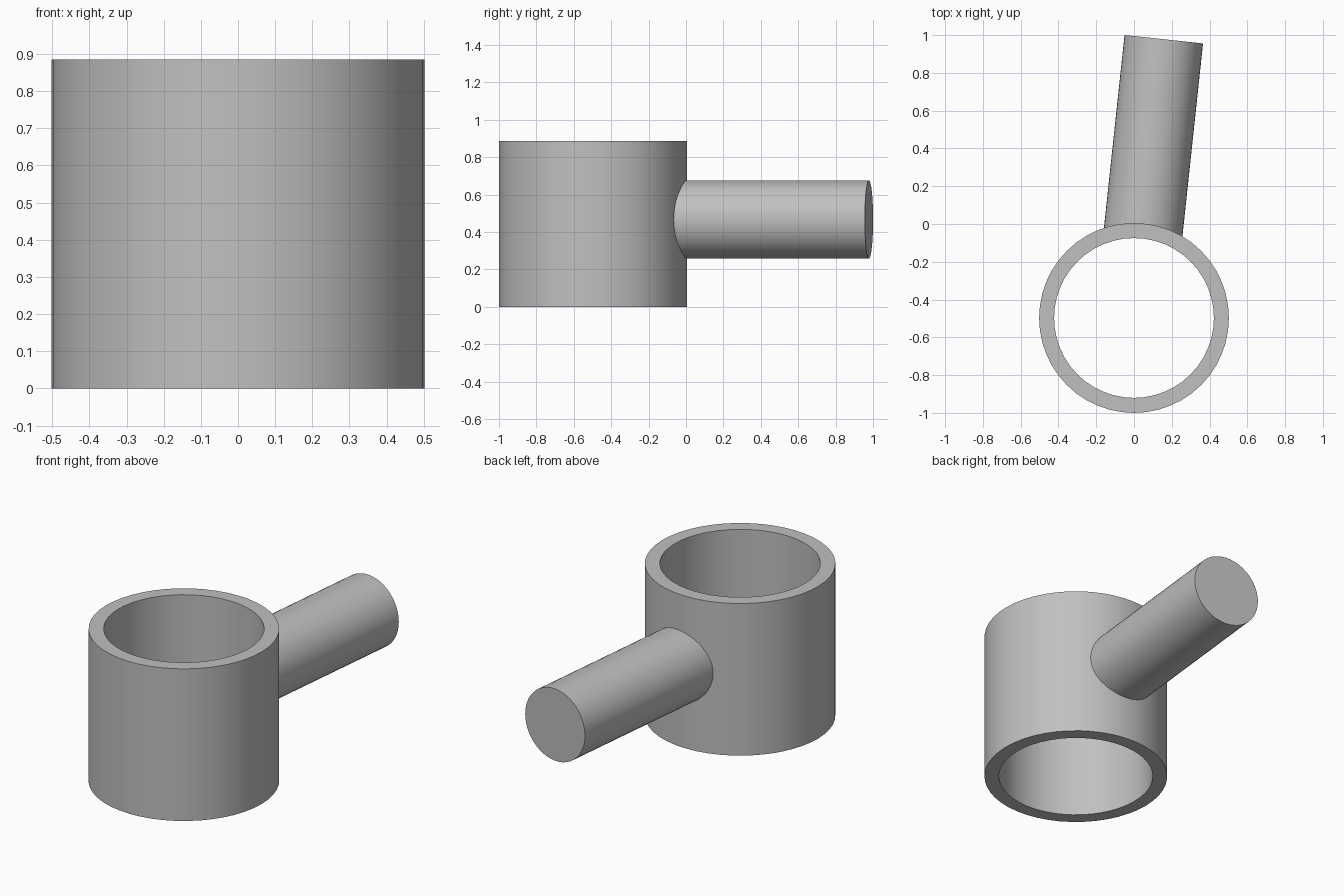
import bpy
import bmesh
from math import pi, tau, sin, cos, radians
from mathutils import Vector

cube = bpy.data.objects.get("Cube")
if cube:
    bpy.data.objects.remove(cube, do_unlink=True)

SIDES = 48
HEIGHT = 0.885
OUTER, INNER = 0.5025, 0.423
CENTRE = Vector((0, -0.4975, 0))

grey = bpy.data.materials.new("plain grey")
grey.use_nodes = True
grey.diffuse_color = (0.53, 0.53, 0.53, 1)
grey.node_tree.nodes["Principled BSDF"].inputs["Base Color"].default_value = grey.diffuse_color


def finish(obj):
    obj.data.materials.append(grey)
    bpy.ops.object.select_all(action="DESELECT")
    obj.select_set(True)
    bpy.context.view_layer.objects.active = obj
    bpy.ops.object.shade_smooth_by_angle(angle=radians(30))


# Open sleeve: a rectangular wall section swept around the vertical axis
bm = bmesh.new()
section = [(INNER, 0), (OUTER, 0), (OUTER, HEIGHT), (INNER, HEIGHT)]
rings = [[bm.verts.new((r * cos(tau * i / SIDES), r * sin(tau * i / SIDES), z))
          for r, z in section] for i in range(SIDES)]
for i, ring in enumerate(rings):
    following = rings[(i + 1) % SIDES]
    for j in range(4):
        k = (j + 1) % 4
        bm.faces.new((ring[j], following[j], following[k], ring[k]))
bmesh.ops.recalc_face_normals(bm, faces=bm.faces)
mesh = bpy.data.meshes.new("sleeve")
bm.to_mesh(mesh)
bm.free()
sleeve = bpy.data.objects.new("sleeve", mesh)
sleeve.location = CENTRE
bpy.context.collection.objects.link(sleeve)
finish(sleeve)

# Round handle: radial to the sleeve, starting inside its wall
START, END, TURN = 0.44, 1.484, radians(6.1)
direction = Vector((sin(TURN), cos(TURN), 0))
bpy.ops.mesh.primitive_cylinder_add(
    vertices=SIDES, radius=0.209, depth=END - START,
    location=CENTRE + direction * (START + END) / 2 + Vector((0, 0, 0.467)),
    rotation=(-pi / 2, 0, -TURN))
handle = bpy.context.object
handle.name = "handle"
finish(handle)
